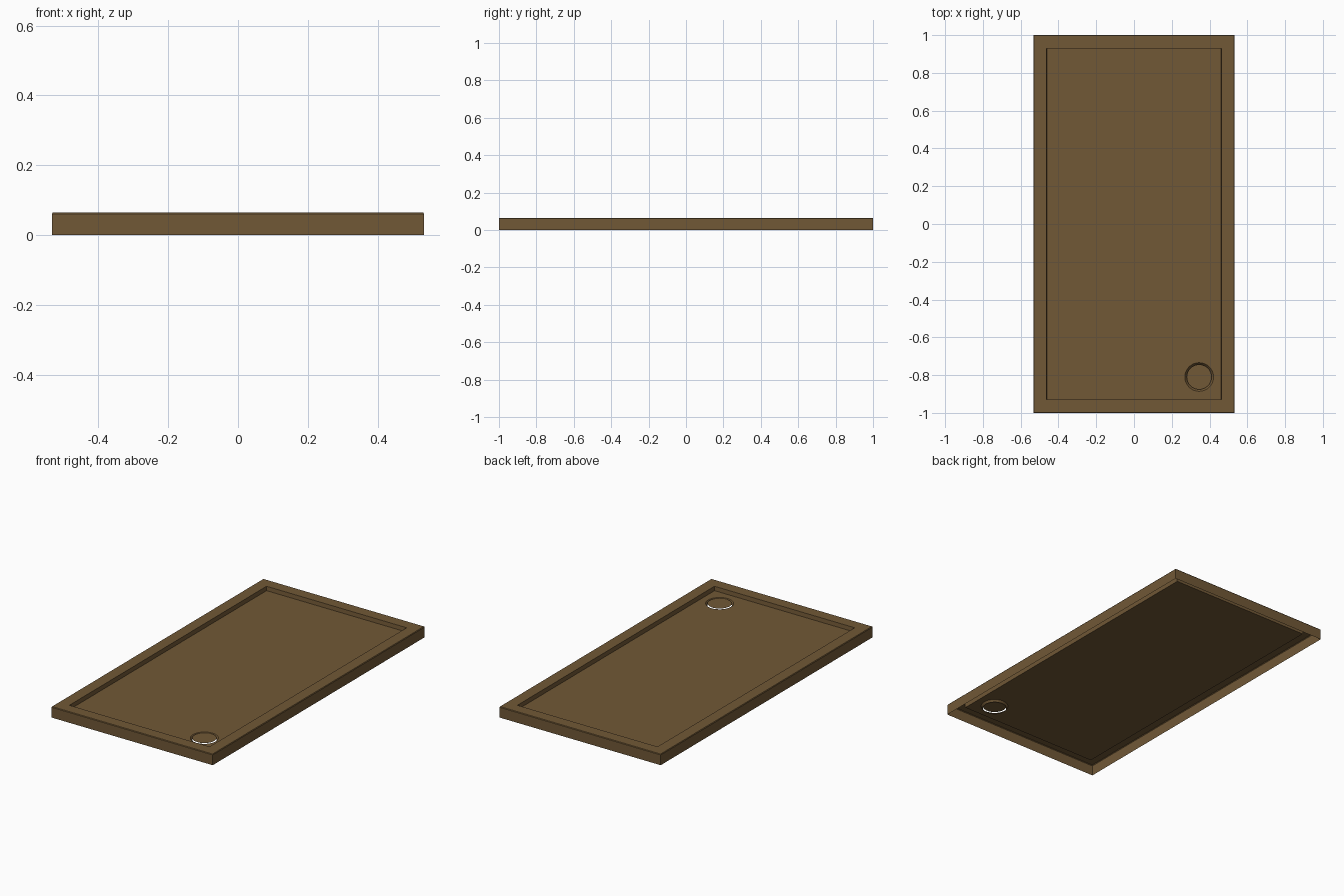
import bpy, bmesh, math

cube = bpy.data.objects.get("Cube")
if cube:
    bpy.data.objects.remove(cube, do_unlink=True)

HALF_X, HALF_Y = 0.533, 1.0
PANEL_Z = 0.04
HOLE_X, HOLE_Y, HOLE_R = 0.345, -0.81, 0.066
SIDES = 32

brown = bpy.data.materials.new("brown")
brown.use_nodes = True
colour = (0.165, 0.098, 0.037, 1)
brown.diffuse_color = colour
brown.node_tree.nodes["Principled BSDF"].inputs["Base Color"].default_value = colour


def rectangle(bm, inset, z):
    x, y = HALF_X - inset, HALF_Y - inset
    return [bm.verts.new((sx * x, sy * y, z))
            for sx, sy in ((-1, -1), (1, -1), (1, 1), (-1, 1))]


def circle(bm, radius, z):
    return [bm.verts.new((HOLE_X + radius * math.cos(math.tau * i / SIDES),
                          HOLE_Y + radius * math.sin(math.tau * i / SIDES), z))
            for i in range(SIDES)]


def bridge(bm, outer, inner):
    n = len(outer)
    for i in range(n):
        j = (i + 1) % n
        bm.faces.new((outer[i], outer[j], inner[j], inner[i]))


def loop_edges(bm, loop):
    return [bm.edges.get((v, loop[(i + 1) % len(loop)])) for i, v in enumerate(loop)]


def finish(bm, name):
    mesh = bpy.data.meshes.new(name)
    bm.to_mesh(mesh)
    bm.free()
    mesh.materials.append(brown)
    obj = bpy.data.objects.new(name, mesh)
    bpy.context.collection.objects.link(obj)
    return obj


# Tray: thin shell open below, with side walls, raised rim and sunken panel
bm = bmesh.new()
profile = ((0, 0), (0, 0.061), (0.003, 0.065), (0.07, 0.065), (0.072, PANEL_Z))
loops = [rectangle(bm, inset, z) for inset, z in profile]
for outer, inner in zip(loops, loops[1:]):
    bridge(bm, outer, inner)

# Sloping ring around the drain hole
ring_top = circle(bm, HOLE_R + 0.01, PANEL_Z)
ring_low = circle(bm, HOLE_R, PANEL_Z - 0.012)
bridge(bm, ring_top, ring_low)

# Panel surface between the rim and the hole
bmesh.ops.triangle_fill(bm, use_beauty=True, normal=(0, 0, 1),
                        edges=loop_edges(bm, loops[-1]) + loop_edges(bm, ring_top))
for face in bm.faces:
    face.normal_update()
    if face.normal.z < -0.5:
        face.normal_flip()
finish(bm, "tray")

# Drain cover floating just above the hole
bm = bmesh.new()
bm.faces.new(circle(bm, HOLE_R, PANEL_Z))
finish(bm, "drain_cover")
